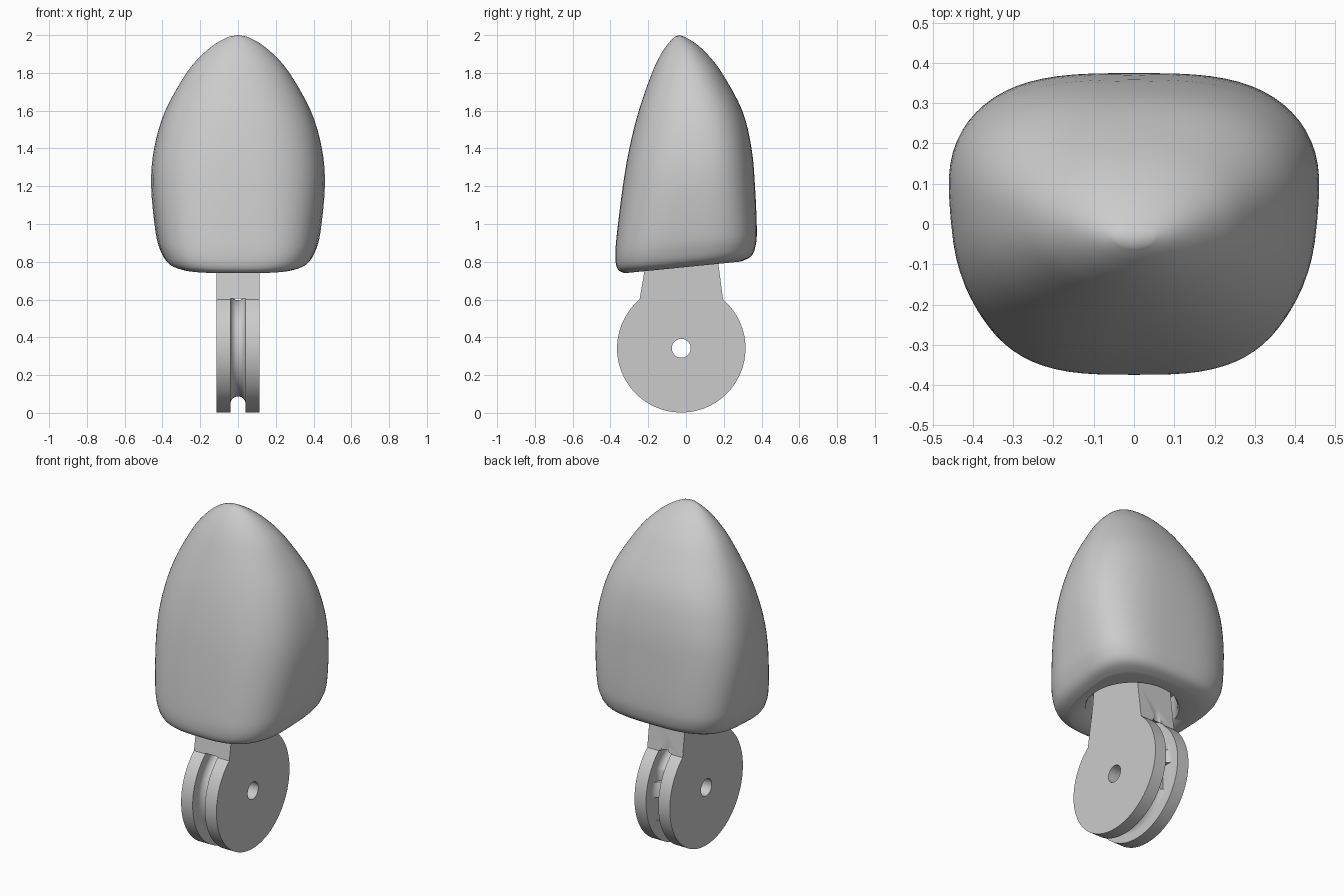
import bpy, bmesh, math
from mathutils import Matrix

if "Cube" in bpy.data.objects:
    bpy.data.objects.remove(bpy.data.objects["Cube"], do_unlink=True)

grey = bpy.data.materials.new("light_grey")
grey.use_nodes = True
grey.diffuse_color = (0.6, 0.6, 0.6, 1)
grey.node_tree.nodes["Principled BSDF"].inputs["Base Color"].default_value = (0.6, 0.6, 0.6, 1)


def make_object(name, bm):
    bmesh.ops.recalc_face_normals(bm, faces=bm.faces)
    mesh = bpy.data.meshes.new(name)
    bm.to_mesh(mesh)
    bm.free()
    mesh.materials.append(grey)
    obj = bpy.data.objects.new(name, mesh)
    bpy.context.collection.objects.link(obj)
    return obj


def select_only(obj):
    bpy.ops.object.select_all(action='DESELECT')
    obj.select_set(True)
    bpy.context.view_layer.objects.active = obj


def smooth(obj, degrees):
    select_only(obj)
    bpy.ops.object.shade_smooth_by_angle(angle=math.radians(degrees))


def bridge(bm, a, b):
    for i in range(len(a)):
        j = (i + 1) % len(a)
        bm.faces.new((a[i], a[j], b[j], b[i]))


def cut(obj, cutter):
    mod = obj.modifiers.new("cut", 'BOOLEAN')
    mod.operation = 'DIFFERENCE'
    mod.solver = 'EXACT'
    mod.object = cutter
    cutter.hide_render = True
    select_only(obj)
    bpy.ops.object.modifier_apply(modifier=mod.name)
    bpy.data.objects.remove(cutter, do_unlink=True)


# Fingertip shell: rings of (height, half width, front y, back y, squareness, tilt)
RINGS = [
    (0.772, 0.315, -0.325, 0.29, 2.9, 0.10),
    (0.795, 0.375, -0.360, 0.345, 3.1, 0.10),
    (0.850, 0.410, -0.374, 0.368, 3.2, 0.09),
    (0.950, 0.437, -0.368, 0.375, 3.1, 0.06),
    (1.200, 0.462, -0.335, 0.365, 2.8, 0.01),
    (1.400, 0.447, -0.300, 0.347, 2.6, 0.0),
    (1.600, 0.388, -0.250, 0.298, 2.4, 0.0),
    (1.800, 0.275, -0.180, 0.190, 2.2, 0.0),
    (1.900, 0.188, -0.132, 0.112, 2.1, 0.0),
    (1.960, 0.112, -0.090, 0.045, 2.0, 0.0),
    (1.992, 0.048, -0.058, -0.010, 2.0, 0.0),
]
SIDES = 72


def ring(bm, z, w, yf, yb, n, tilt, taper=0.07):
    verts = []
    for i in range(SIDES):
        t = 2 * math.pi * i / SIDES
        c, s = math.cos(t), math.sin(t)
        u = math.copysign(abs(c) ** (2 / n), c)
        v = math.copysign(abs(s) ** (2 / n), s)
        y = (yf + yb) / 2 + v * (yb - yf) / 2
        x = u * w * (1 + taper * v) / (1 + taper * 0.2)
        verts.append(bm.verts.new((x, y, z + tilt * y)))
    return verts


def spline(p0, p1, p2, p3, t):
    return [0.5 * (2 * b + (c - a) * t + (2 * a - 5 * b + 4 * c - d) * t * t
                   + (3 * b - a - 3 * c + d) * t ** 3)
            for a, b, c, d in zip(p0, p1, p2, p3)]


bm = bmesh.new()
# Socket in the underside
loops = [ring(bm, 0.93, 0.25, -0.255, 0.215, 2, 0, 0),
         ring(bm, 0.80, 0.25, -0.255, 0.215, 2, 0.08, 0),
         ring(bm, 0.785, 0.26, -0.265, 0.225, 2, 0.08, 0)]
bm.faces.new(loops[0])
# Outer skin
last = len(RINGS) - 1
for k in range(last):
    pts = [RINGS[max(0, min(last, k + o))] for o in (-1, 0, 1, 2)]
    for step in range(4):
        loops.append(ring(bm, *spline(*pts, step / 4)))
loops.append(ring(bm, *RINGS[last]))
for a, b in zip(loops, loops[1:]):
    bridge(bm, a, b)
tip = bm.verts.new((0, -0.035, 2.0))
for i in range(SIDES):
    bm.faces.new((loops[-1][i], loops[-1][(i + 1) % SIDES], tip))
smooth(make_object("fingertip_shell", bm), 45)

# Pulley disc and neck: one outline extruded across x
CY, CZ, R, HALF = -0.025, 0.342, 0.34, 0.115
outline = [(0.165, 0.84), (0.160, 0.94), (-0.195, 0.94), (-0.205, 0.84)]
start, end = math.radians(130.5), math.radians(409.5)
for i in range(81):
    a = start + (end - start) * i / 80
    outline.append((CY + R * math.cos(a), CZ + R * math.sin(a)))
bm = bmesh.new()
left = [bm.verts.new((HALF, y, z)) for y, z in outline]
right = [bm.verts.new((-HALF, y, z)) for y, z in outline]
bridge(bm, left, right)
bm.faces.new(left)
bm.faces.new(right)
pulley = make_object("pulley_and_neck", bm)

# Cord groove: U section swept around the axle
section = [(0.04, 0.343), (0.04, 0.295)]
section += [(0.04 * math.cos(a), 0.295 - 0.04 * math.sin(a))
            for a in [math.pi * i / 12 for i in range(1, 12)]]
section += [(-0.04, 0.295), (-0.04, 0.343)]
bm = bmesh.new()
sweep = []
for i in range(96):
    a = 2 * math.pi * (i + 0.37) / 96
    sweep.append([bm.verts.new((x, CY + r * math.cos(a), CZ + r * math.sin(a)))
                  for x, r in section])
for i in range(96):
    bridge(bm, sweep[i], sweep[(i + 1) % 96])
cut(pulley, make_object("groove_cutter", bm))


def cylinder_cutter(name, radius, depth, matrix):
    bm = bmesh.new()
    bmesh.ops.create_cone(bm, cap_ends=True, segments=40, radius1=radius,
                          radius2=radius, depth=depth, matrix=matrix)
    return make_object(name, bm)


# Axle hole and cord exit at the back of the neck
cut(pulley, cylinder_cutter("axle_cutter", 0.05, 0.5,
    Matrix.Translation((0, CY, CZ)) @ Matrix.Rotation(math.pi / 2, 4, 'Y')))
cut(pulley, cylinder_cutter("cord_cutter", 0.0395, 0.3,
    Matrix.Translation((0, 0.224, 0.58))))

# Flat notch in the back of the groove
bm = bmesh.new()
bmesh.ops.create_cube(bm, size=1, matrix=Matrix.Translation((0, 0.27, 0.272))
                      @ Matrix.Diagonal((0.078, 0.15, 0.145, 1)))
cut(pulley, make_object("notch_cutter", bm))
smooth(pulley, 30)
